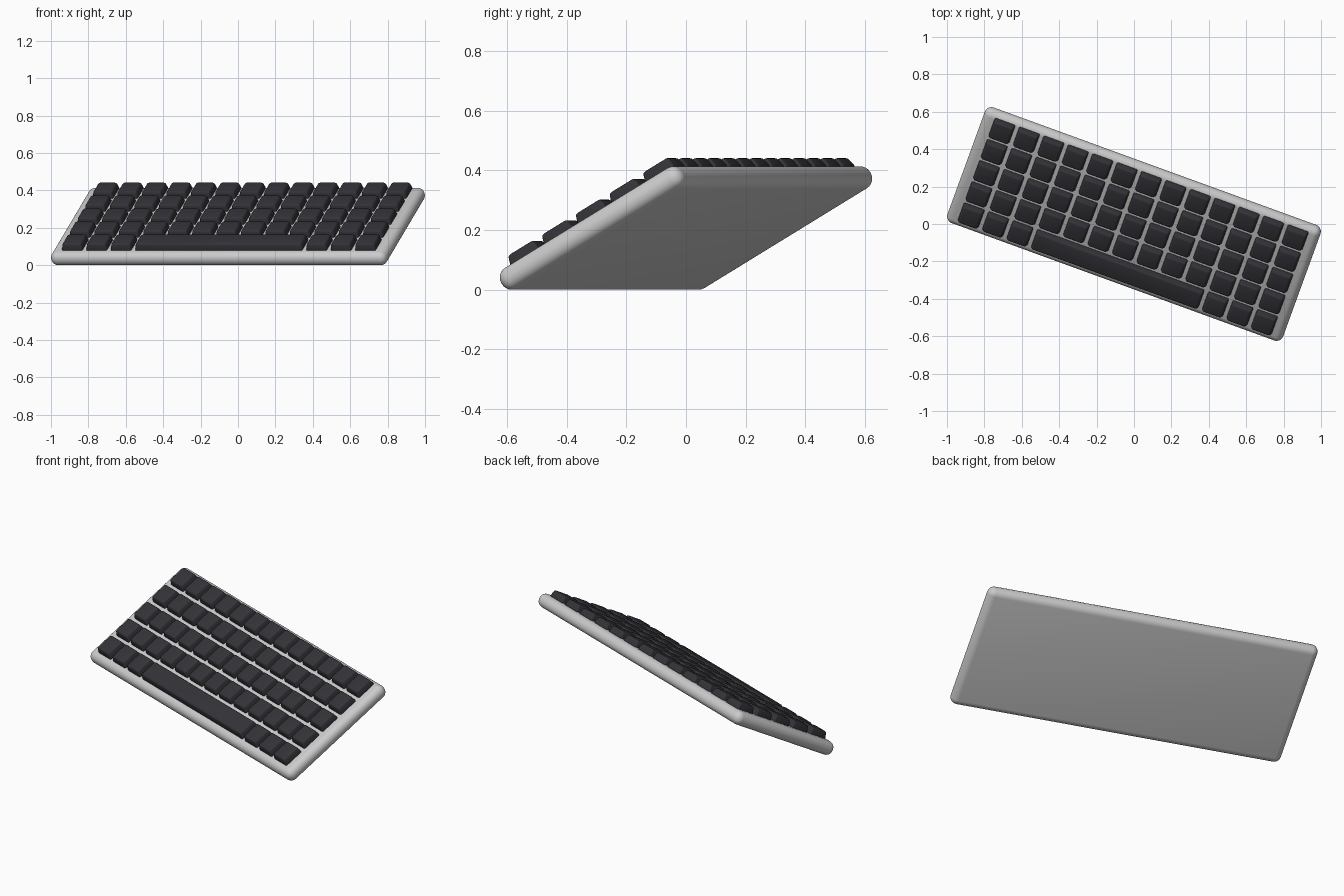
import bpy, bmesh, math
from mathutils import Matrix, Vector

if "Cube" in bpy.data.objects:
    bpy.data.objects.remove(bpy.data.objects["Cube"], do_unlink=True)

PITCH = 0.139          # key spacing
GAP = 0.018            # space between keys
BOARD = (1.91, 0.745, 0.08)
KEY_HEIGHT = 0.042
ROW_SHIFT = 0.01       # key block sits slightly toward the back

# Whole keyboard is tilted up at the back and turned on the spot
POSE = (Matrix.Translation((0, 0, 0.207))
        @ Matrix.Rotation(math.radians(-20), 4, 'Z')
        @ Matrix.Rotation(math.radians(30), 4, 'X'))


def material(name, rgb):
    m = bpy.data.materials.new(name)
    m.use_nodes = True
    m.diffuse_color = (*rgb, 1)
    bsdf = next(n for n in m.node_tree.nodes if n.type == 'BSDF_PRINCIPLED')
    bsdf.inputs["Base Color"].default_value = (*rgb, 1)
    return m


def rounded_block(name, size, bevel, segments, mat, inset=0.0):
    """Box with rounded edges; the top is narrowed by inset on every side."""
    bm = bmesh.new()
    bmesh.ops.create_cube(bm, size=1)
    for v in bm.verts:
        v.co = Vector(a * b for a, b in zip(v.co, size))
        if v.co.z > 0:
            v.co.x -= math.copysign(inset, v.co.x)
            v.co.y -= math.copysign(inset, v.co.y)
    bmesh.ops.bevel(bm, geom=bm.edges[:], offset=bevel, segments=segments,
                    profile=0.5, affect='EDGES')
    for f in bm.faces:
        f.smooth = True
    mesh = bpy.data.meshes.new(name)
    bm.to_mesh(mesh)
    bm.free()
    mesh.materials.append(mat)
    return mesh


def place(name, mesh, pos):
    ob = bpy.data.objects.new(name, mesh)
    ob.matrix_world = POSE @ Matrix.Translation(pos)
    bpy.context.collection.objects.link(ob)
    return ob


case_grey = material("case_grey", (0.6, 0.6, 0.6))
key_black = material("key_black", (0.033, 0.033, 0.04))

# Case with fully rounded rim
place("case", rounded_block("case", BOARD, 0.038, 6, case_grey), (0, 0, 0))

# Key shapes
size = PITCH - GAP
key_mesh = rounded_block("key", (size, size, KEY_HEIGHT), 0.009, 3, key_black, 0.009)
bar_mesh = rounded_block("space_bar", (7 * PITCH - GAP, size, KEY_HEIGHT),
                         0.009, 3, key_black, 0.009)

# Five rows of thirteen; the space bar replaces seven keys of the front row
key_z = BOARD[2] / 2 + KEY_HEIGHT / 2 - 0.004
for row in range(5):
    y = (row - 2) * PITCH + ROW_SHIFT
    for col in range(13):
        if row == 0 and 3 <= col <= 9:
            continue
        place(f"key_row{row + 1}_{col + 1}", key_mesh, ((col - 6) * PITCH, y, key_z))
place("space_bar", bar_mesh, (0, -2 * PITCH + ROW_SHIFT, key_z))

# Smooth rounded edges, keep real corners sharp
bpy.ops.object.select_all(action='DESELECT')
for name in ("case", "space_bar", "key_row1_1"):
    ob = bpy.data.objects[name]
    ob.select_set(True)
    bpy.context.view_layer.objects.active = ob
bpy.ops.object.shade_smooth_by_angle(angle=math.radians(40))
